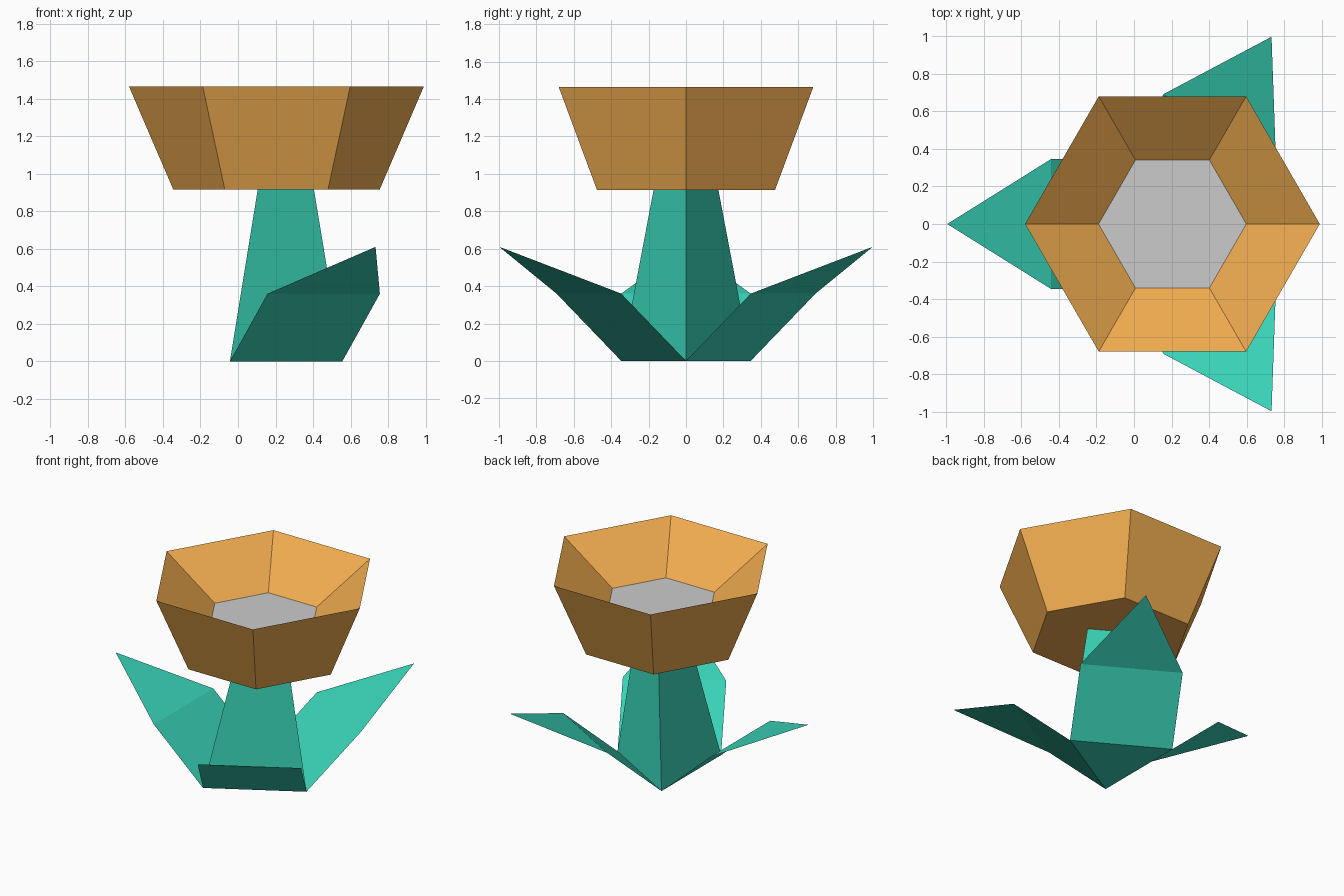
import bpy
from math import cos, sin, radians, tau

if "Cube" in bpy.data.objects:
    bpy.data.objects.remove(bpy.data.objects["Cube"])


def material(name, rgb):
    m = bpy.data.materials.new(name)
    m.diffuse_color = (*rgb, 1)
    m.use_nodes = True
    m.node_tree.nodes["Principled BSDF"].inputs["Base Color"].default_value = m.diffuse_color
    return m


def make(name, verts, faces, mat=None):
    mesh = bpy.data.meshes.new(name)
    mesh.from_pydata(verts, [], faces)
    if mat:
        mesh.materials.append(mat)
    obj = bpy.data.objects.new(name, mesh)
    bpy.context.collection.objects.link(obj)
    return obj


def ring(n, x, r, z):
    return [(x + r * cos(tau * i / n), r * sin(tau * i / n), z) for i in range(n)]


def loft(name, n, sections, mat):
    # Skin n-sided rings (x centre, radius, z) bottom to top; cap the first
    verts = [v for s in sections for v in ring(n, *s)]
    faces = [tuple(reversed(range(n)))]
    for k in range(len(sections) - 1):
        for i in range(n):
            j = (i + 1) % n
            faces.append((k * n + i, k * n + j, (k + 1) * n + j, (k + 1) * n + i))
    return make(name, verts, faces, mat)


teal = material("teal", (0.04, 0.64, 0.47))
orange = material("orange", (0.87, 0.41, 0.08))

BASE_X, CUP_X, FLOOR_Z = 0.157, 0.205, 1.187

# Three-sided stem, leaning slightly towards the flower
loft("stem", 3, [(BASE_X, 0.4, 0), (CUP_X, 0.2, 0.915)], teal)

# Flower cup: outer wall up to a sharp rim, then inner wall down to the floor
loft("flower_cup", 6, [(CUP_X, 0.55, 0.915), (CUP_X, 0.786, 1.465),
                       (CUP_X, 0.394, FLOOR_Z)], orange)

# Grey flower centre
make("flower_centre", ring(6, CUP_X, 0.394, FLOOR_Z), [tuple(range(6))])

# Three thin folded leaves growing from the stem's base edges
profile = [(0.2, -0.346, 0), (0.2, 0.346, 0), (0.6, 0.346, 0.36),
           (0.6, -0.346, 0.36), (1.153, 0, 0.61)]
for i in range(3):
    a = radians(60 + 120 * i)
    verts = [(BASE_X + d * cos(a) - w * sin(a), d * sin(a) + w * cos(a), z)
             for d, w, z in profile]
    make(f"leaf_{i + 1}", verts, [(3, 2, 1, 0), (3, 4, 2)], teal)
